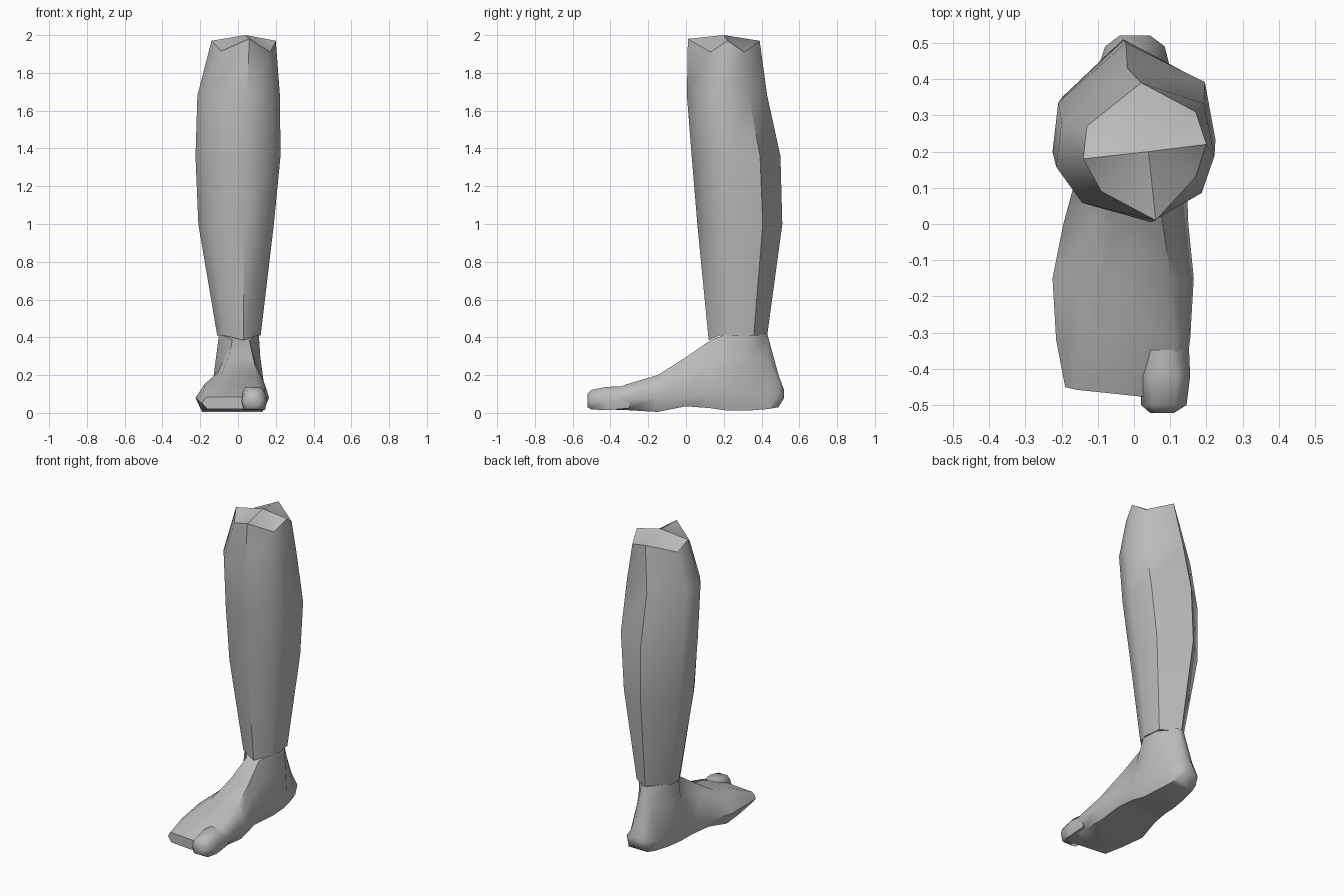
import bpy, bmesh, math

cube = bpy.data.objects.get("Cube")
if cube:
    bpy.data.objects.remove(cube, do_unlink=True)

grey = bpy.data.materials.new("skin grey")
COLOUR = (0.5, 0.5, 0.5, 1)
grey.diffuse_color = COLOUR
grey.use_nodes = True
grey.node_tree.nodes["Principled BSDF"].inputs["Base Color"].default_value = COLOUR


def loft(name, rings, start_tip=None, angle=50):
    """Skin a list of equal rings; caps both ends, the first with a raised point if given."""
    bm = bmesh.new()
    rows = [[bm.verts.new(p) for p in ring] for ring in rings]
    n = len(rows[0])
    for a, b in zip(rows, rows[1:]):
        for i in range(n):
            j = (i + 1) % n
            bm.faces.new((a[i], a[j], b[j], b[i]))
    if start_tip:
        tip = bm.verts.new(start_tip)
        for i in range(n):
            bm.faces.new((rows[0][(i + 1) % n], rows[0][i], tip))
    else:
        bm.faces.new(rows[0][::-1])
    bm.faces.new(rows[-1])
    bmesh.ops.recalc_face_normals(bm, faces=bm.faces)
    mesh = bpy.data.meshes.new(name)
    bm.to_mesh(mesh)
    bm.free()
    mesh.materials.append(grey)
    obj = bpy.data.objects.new(name, mesh)
    bpy.context.collection.objects.link(obj)
    bpy.ops.object.select_all(action='DESELECT')
    bpy.context.view_layer.objects.active = obj
    obj.select_set(True)
    bpy.ops.object.shade_smooth_by_angle(angle=math.radians(angle))
    return obj


# Lower leg: one eight-sided outline fitted to the width and depth at each height
OUTLINE = [(0.2, -1), (-0.67, -0.75), (-1, -0.28), (-0.93, 0.3),
           (-0.1, 1), (0.87, 0.54), (1, -0.14), (0.84, -0.62)]
LEVELS = [  # z, x min, x max, y min, y max
    (1.68, -0.215, 0.222, 0.005, 0.43),
    (1.36, -0.225, 0.225, 0.03, 0.50),
    (1.00, -0.21, 0.19, 0.06, 0.51),
    (0.41, -0.11, 0.12, 0.12, 0.43)]
top_rim = [(0.06, 0.01, 1.98), (-0.09, 0.09, 1.915), (-0.14, 0.18, 1.97), (-0.13, 0.27, 1.92),
           (0.02, 0.39, 1.97), (0.17, 0.31, 1.91), (0.20, 0.22, 1.97), (0.17, 0.13, 1.91)]
rings = [top_rim]
for z, x0, x1, y0, y1 in LEVELS:
    rings.append([((x0 + x1) / 2 + u * (x1 - x0) / 2, (y0 + y1) / 2 + v * (y1 - y0) / 2,
                   z - (0.025 if z < 0.5 and v < -0.9 else 0)) for u, v in OUTLINE])
loft("lower_leg", rings, start_tip=(0.04, 0.2, 2.0))


def section(y, zb, zt, xl, xr, zw, tl, tr):
    """Foot slice: flat sole, widest sides at zw, shoulders and a narrower top."""
    f = 0.35 if y < -0.1 else 0.6      # rounded toes, hollow ankle
    zs = zw + (zt - zw) * 0.6
    inset = (xr - xl) * 0.09
    pts = [(xl + inset, zb), (xr - inset, zb), (xr, zw), (xr + (tr - xr) * f, zs),
           (tr, zt), (tl, zt), (xl + (tl - xl) * f, zs), (xl, zw)]
    slant = 0.25 if y < -0.45 else 0   # small toes step back
    return [(x, y + slant * max(0, -0.05 - x), z) for x, z in pts]


# Foot, from the toes back to the heel: y, sole z, top z, sides x, side z, top edges x
FOOT = [
    (-0.485, 0.02, 0.085, -0.19, 0.13, 0.05, -0.16, 0.10),
    (-0.32, 0.015, 0.15, -0.215, 0.155, 0.07, -0.12, 0.11),
    (-0.15, 0.005, 0.20, -0.225, 0.165, 0.08, -0.09, 0.10),
    (0.00, 0.035, 0.295, -0.195, 0.15, 0.09, -0.05, 0.08),
    (0.13, 0.025, 0.385, -0.16, 0.145, 0.10, -0.03, 0.06),
    (0.22, 0.012, 0.42, -0.14, 0.13, 0.11, -0.10, 0.11),
    (0.33, 0.012, 0.42, -0.12, 0.12, 0.11, -0.095, 0.105),
    (0.43, 0.02, 0.42, -0.10, 0.10, 0.10, -0.02, 0.02),
    (0.49, 0.03, 0.20, -0.08, 0.085, 0.10, -0.02, 0.02),
    (0.52, 0.08, 0.12, -0.04, 0.045, 0.10, -0.02, 0.02)]
loft("foot", [section(*row) for row in FOOT], angle=60)

# Big toe on the inner side
TOE = [
    (-0.522, 0.03, 0.10, 0.045, 0.11, 0.06, 0.06, 0.095),
    (-0.50, 0.018, 0.122, 0.02, 0.145, 0.065, 0.05, 0.115),
    (-0.42, 0.014, 0.138, 0.015, 0.155, 0.065, 0.04, 0.12),
    (-0.30, 0.025, 0.14, 0.03, 0.15, 0.07, 0.05, 0.10)]
loft("big_toe", [section(*row) for row in TOE], angle=70)
